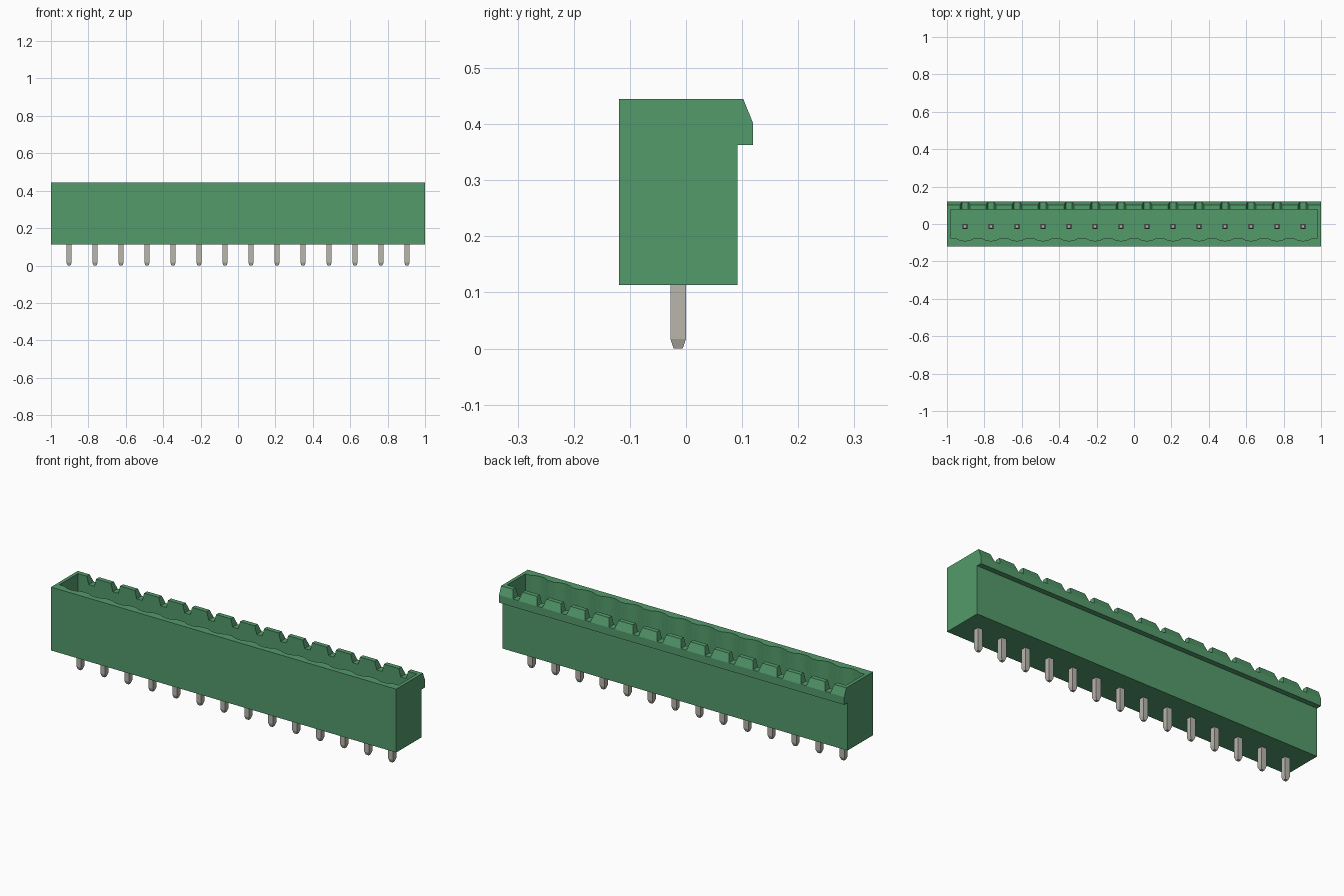
import bpy
import bmesh
import math
from mathutils import Vector

cube = bpy.data.objects.get("Cube")
if cube:
    bpy.data.objects.remove(cube, do_unlink=True)

COUNT = 14
PITCH = 0.139
PIN_X = [(i - (COUNT - 1) / 2) * PITCH for i in range(COUNT)]
BASE, TOP, FLOOR = 0.113, 0.445, 0.205


def material(name, rgb, roughness):
    mat = bpy.data.materials.new(name)
    mat.use_nodes = True
    mat.diffuse_color = (*rgb, 1)
    shader = mat.node_tree.nodes["Principled BSDF"]
    shader.inputs["Base Color"].default_value = (*rgb, 1)
    shader.inputs["Roughness"].default_value = roughness
    return mat


green = material("green plastic", (0.087, 0.328, 0.147), 0.6)
metal = material("pin grey", (0.479, 0.465, 0.41), 0.5)


def make_object(name, bm, mat=None):
    bmesh.ops.recalc_face_normals(bm, faces=bm.faces)
    mesh = bpy.data.meshes.new(name)
    bm.to_mesh(mesh)
    bm.free()
    obj = bpy.data.objects.new(name, mesh)
    bpy.context.collection.objects.link(obj)
    if mat:
        mesh.materials.append(mat)
    return obj


def extrude_profile(bm, points, direction):
    """Add a closed prism from a planar outline."""
    face = bm.faces.new([bm.verts.new(p) for p in points])
    result = bmesh.ops.extrude_face_region(bm, geom=[face], use_keep_orig=True)
    verts = [v for v in result["geom"] if isinstance(v, bmesh.types.BMVert)]
    bmesh.ops.translate(bm, verts=verts, vec=Vector(direction))


def subtract(target, cutter):
    cutter.hide_render = True
    mod = target.modifiers.new("cut", "BOOLEAN")
    mod.operation = "DIFFERENCE"
    mod.solver = "EXACT"
    mod.object = cutter
    bpy.context.view_layer.objects.active = target
    bpy.ops.object.modifier_apply(modifier=mod.name)
    bpy.data.objects.remove(cutter, do_unlink=True)


# Housing: side profile with an overhanging rear lip
bm = bmesh.new()
side = [(-0.119, BASE), (0.092, BASE), (0.092, 0.363), (0.119, 0.363),
        (0.119, 0.403), (0.102, TOP), (-0.119, TOP)]
extrude_profile(bm, [(-1, y, z) for y, z in side], (2, 0, 0))
housing = make_object("housing", bm, green)

# Cavity with a shallow round groove in the front wall at every pin
bm = bmesh.new()
wall, depth, half = -0.075, 0.015, 0.05
radius = (half ** 2 + depth ** 2) / (2 * depth)
sweep = math.asin(half / radius)
outline = [(0.982, 0.078), (-0.982, 0.078), (-0.982, wall)]
for x in PIN_X:
    for k in range(11):
        a = sweep * (k / 5 - 1)
        outline.append((x + radius * math.sin(a),
                        wall - depth + radius * (1 - math.cos(a))))
outline.append((0.982, wall))
extrude_profile(bm, [(x, y, FLOOR) for x, y in outline], (0, 0, 0.4))
subtract(housing, make_object("cavity_cutter", bm))

# Flared notches through the rear lip
bm = bmesh.new()
for x in PIN_X:
    notch = [(-0.016, 0.404), (0.016, 0.404), (0.027, TOP),
             (0.027, 0.5), (-0.027, 0.5), (-0.027, TOP)]
    extrude_profile(bm, [(x + u, 0.05, z) for u, z in notch], (0, 0.1, 0))
subtract(housing, make_object("notch_cutter", bm))

# Square pins, tapered at both ends
for i, x in enumerate(PIN_X):
    bm = bmesh.new()
    rings = []
    for z, w in ((0, 0.008), (0.017, 0.0138), (0.35, 0.0138), (0.367, 0.008)):
        rings.append([bm.verts.new((x + sx * w, -0.014 + sy * w, z))
                      for sx, sy in ((-1, -1), (1, -1), (1, 1), (-1, 1))])
    for low, high in zip(rings, rings[1:]):
        for k in range(4):
            n = (k + 1) % 4
            bm.faces.new((low[k], low[n], high[n], high[k]))
    bm.faces.new(rings[0][::-1])
    bm.faces.new(rings[-1])
    make_object(f"pin_{i + 1}", bm, metal)

# Smooth only the curved grooves
bpy.ops.object.select_all(action="DESELECT")
housing.select_set(True)
bpy.context.view_layer.objects.active = housing
bpy.ops.object.shade_smooth_by_angle(angle=math.radians(20))
